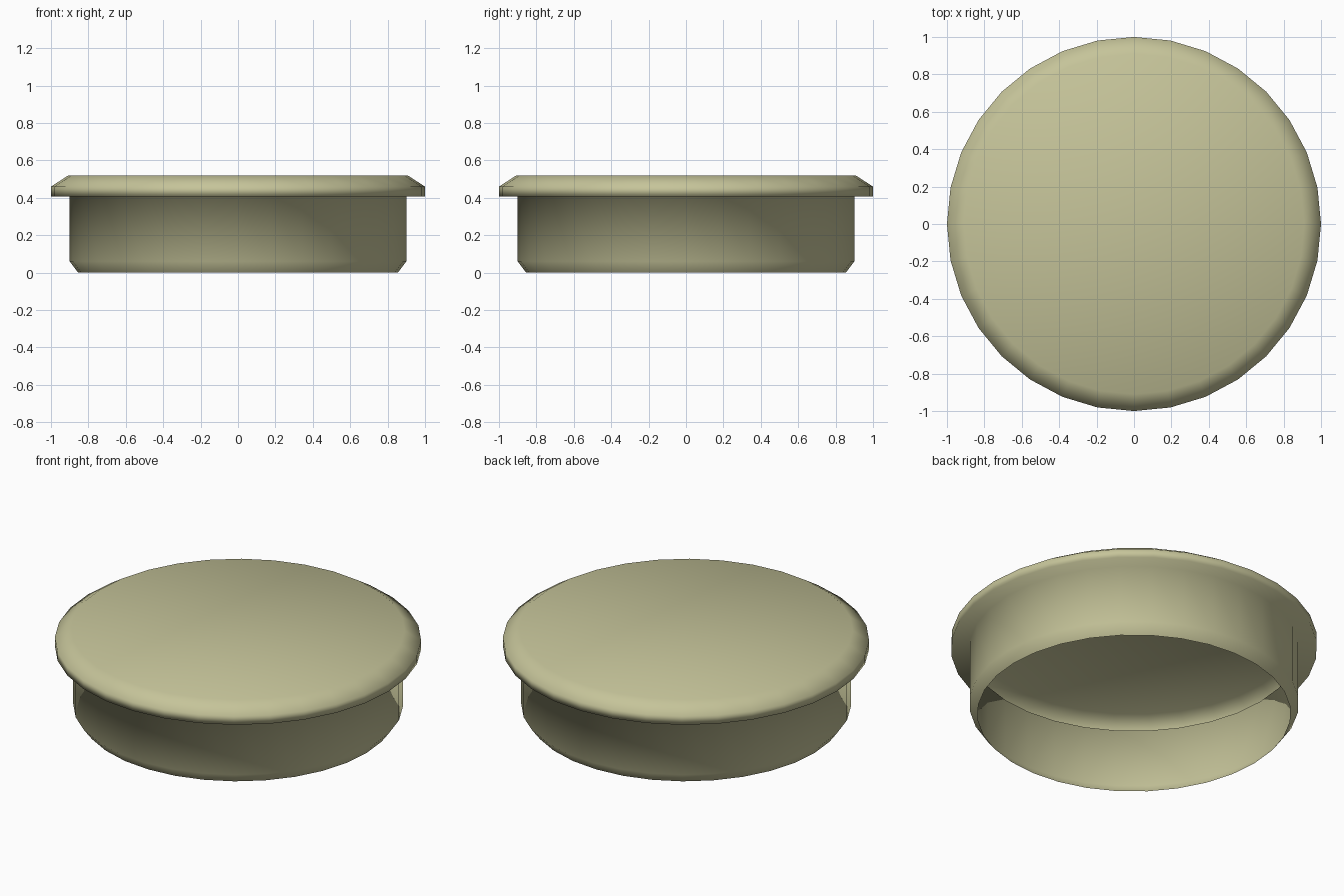
import bpy, bmesh, math

if "Cube" in bpy.data.objects:
    bpy.data.objects.remove(bpy.data.objects["Cube"])

SIDES = 32

# Thin single-walled profile (radius, height), from top face down to open rim
PROFILE = [(0.91, 0.518), (1.0, 0.46), (1.0, 0.408), (0.9, 0.408), (0.9, 0.06), (0.855, 0.0)]

bm = bmesh.new()
rings = []
for r, z in PROFILE:
    rings.append([bm.verts.new((r * math.cos(2 * math.pi * i / SIDES),
                                r * math.sin(2 * math.pi * i / SIDES), z))
                  for i in range(SIDES)])

# Flat top
bm.faces.new(rings[0])

# Bevelled flange, ledge, skirt and tapered lip
for upper, lower in zip(rings, rings[1:]):
    for i in range(SIDES):
        j = (i + 1) % SIDES
        bm.faces.new((upper[i], lower[i], lower[j], upper[j]))

# Smooth shading throughout
for f in bm.faces:
    f.smooth = True

mesh = bpy.data.meshes.new("round_cap")
bm.to_mesh(mesh)
bm.free()
cap = bpy.data.objects.new("round_cap", mesh)
bpy.context.collection.objects.link(cap)

# Pale olive material
mat = bpy.data.materials.new("pale_olive")
mat.diffuse_color = (0.56, 0.55, 0.32, 1.0)
mat.use_nodes = True
mat.node_tree.nodes["Principled BSDF"].inputs["Base Color"].default_value = mat.diffuse_color
mesh.materials.append(mat)
